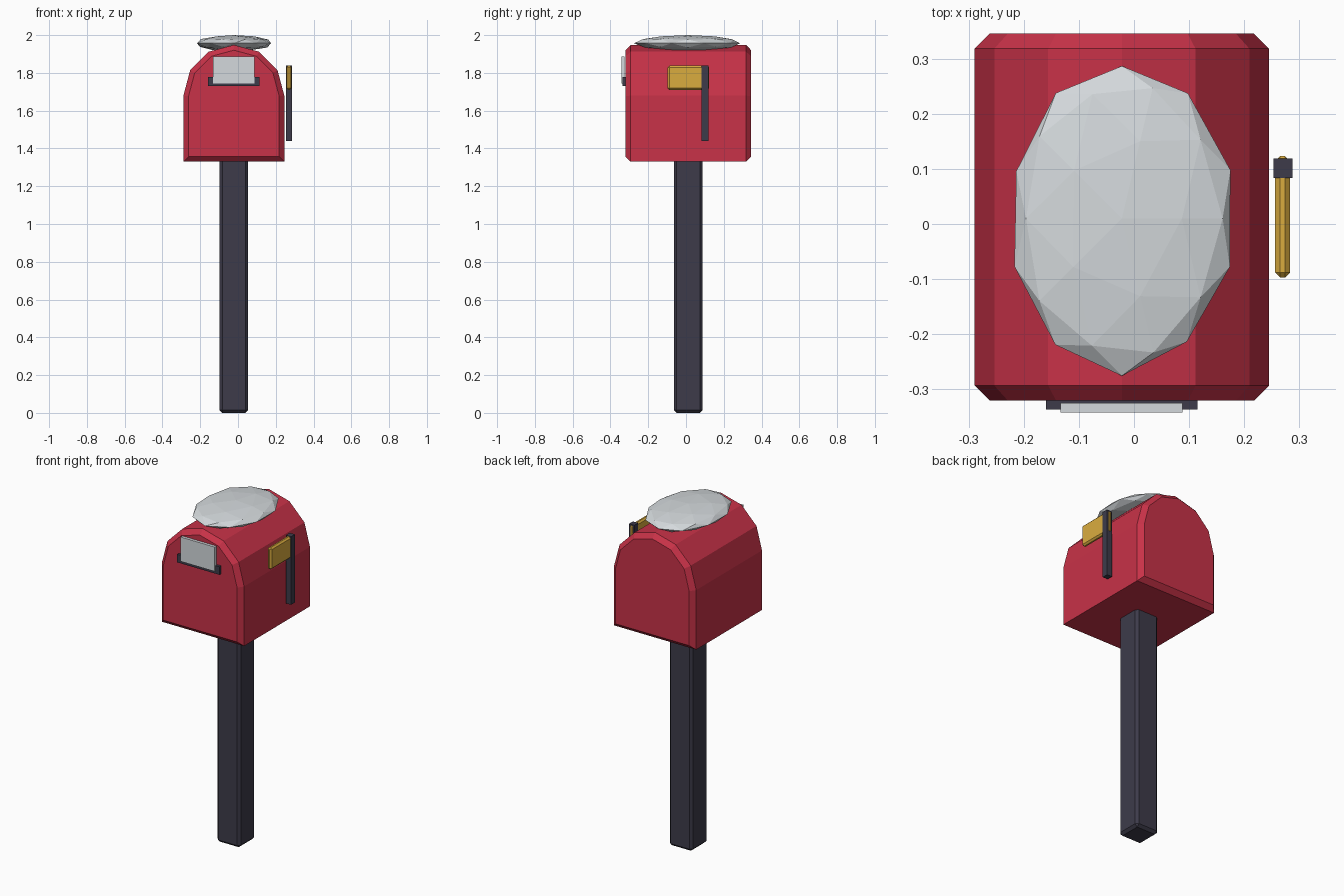
import bpy, bmesh, math, random
from mathutils import Matrix, Vector

random.seed(4)
if "Cube" in bpy.data.objects:
    bpy.data.objects.remove(bpy.data.objects["Cube"])

CX, CY = -0.022, 0.012  # axis shared by post, box and snow


def material(name, rgb):
    linear = [((c / 255 + 0.055) / 1.055) ** 2.4 for c in rgb]
    mat = bpy.data.materials.new(name)
    mat.use_nodes = True
    mat.diffuse_color = (*linear, 1)
    mat.node_tree.nodes["Principled BSDF"].inputs["Base Color"].default_value = (*linear, 1)
    return mat


RED = material("red paint", (200, 50, 72))
DARK = material("dark slate", (61, 59, 74))
GOLD = material("gold flag", (218, 172, 63))
PALE = material("snow and paper", (212, 217, 220))


def finish(name, bm, mat):
    bmesh.ops.recalc_face_normals(bm, faces=bm.faces)
    mesh = bpy.data.meshes.new(name)
    bm.to_mesh(mesh)
    bm.free()
    mesh.materials.append(mat)
    obj = bpy.data.objects.new(name, mesh)
    bpy.context.collection.objects.link(obj)
    return obj


def box(name, low, high, mat, bevel=0):
    low, high = Vector(low), Vector(high)
    bm = bmesh.new()
    bmesh.ops.create_cube(bm, size=1, matrix=Matrix.Translation((low + high) / 2)
                          @ Matrix.Diagonal((*(high - low), 1)))
    if bevel:
        bmesh.ops.bevel(bm, geom=bm.edges[:], offset=bevel, segments=1,
                        profile=0.5, affect='EDGES')
    return finish(name, bm, mat)


# Post
box("post", (CX - 0.076, CY - 0.076, 0), (CX + 0.076, CY + 0.076, 1.36), DARK, 0.015)

# Arched box: profile pushed front to back, with chamfered end rims
radius, front, back = 0.267, -0.32, 0.345
profile = [(CX - radius, 1.33), (CX + radius, 1.33)]
for i in range(7):
    a = math.pi * i / 6
    profile.append((CX + radius * math.cos(a), 1.68 + 0.268 * math.sin(a)))
bm = bmesh.new()
cap = bm.faces.new([bm.verts.new((x, front, z)) for x, z in profile])
push = bmesh.ops.extrude_face_region(bm, geom=[cap], use_keep_orig=True)
bmesh.ops.translate(bm, vec=(0, back - front, 0),
                    verts=[v for v in push["geom"] if isinstance(v, bmesh.types.BMVert)])
bmesh.ops.recalc_face_normals(bm, faces=bm.faces)
rims = [e for e in bm.edges if abs(e.verts[0].co.y - e.verts[1].co.y) < 0.001]
bmesh.ops.bevel(bm, geom=rims, offset=0.027, segments=1, profile=0.5, affect='EDGES')
finish("mailbox_body", bm, RED)

# Faceted snow cap
bm = bmesh.new()
bmesh.ops.create_icosphere(bm, subdivisions=2, radius=1)
for v in bm.verts:
    wobble = 1 + random.uniform(-0.02, 0.02)
    v.co = Vector((CX + 0.204 * v.co.x * wobble, 0.01 + 0.281 * v.co.y * wobble,
                   1.957 + 0.043 * v.co.z))
finish("snow_cap", bm, PALE)

# Mail slot and letter
box("mail_slot", (-0.16, -0.336, 1.73), (0.115, -0.31, 1.777), DARK)
box("letter", (-0.133, -0.342, 1.745), (0.088, -0.325, 1.888), PALE)

# Flag on its stick
box("flag_stick", (0.253, 0.083, 1.44), (0.287, 0.119, 1.84), DARK)
box("flag", (0.256, -0.097, 1.71), (0.283, 0.123, 1.838), GOLD, 0.009)
